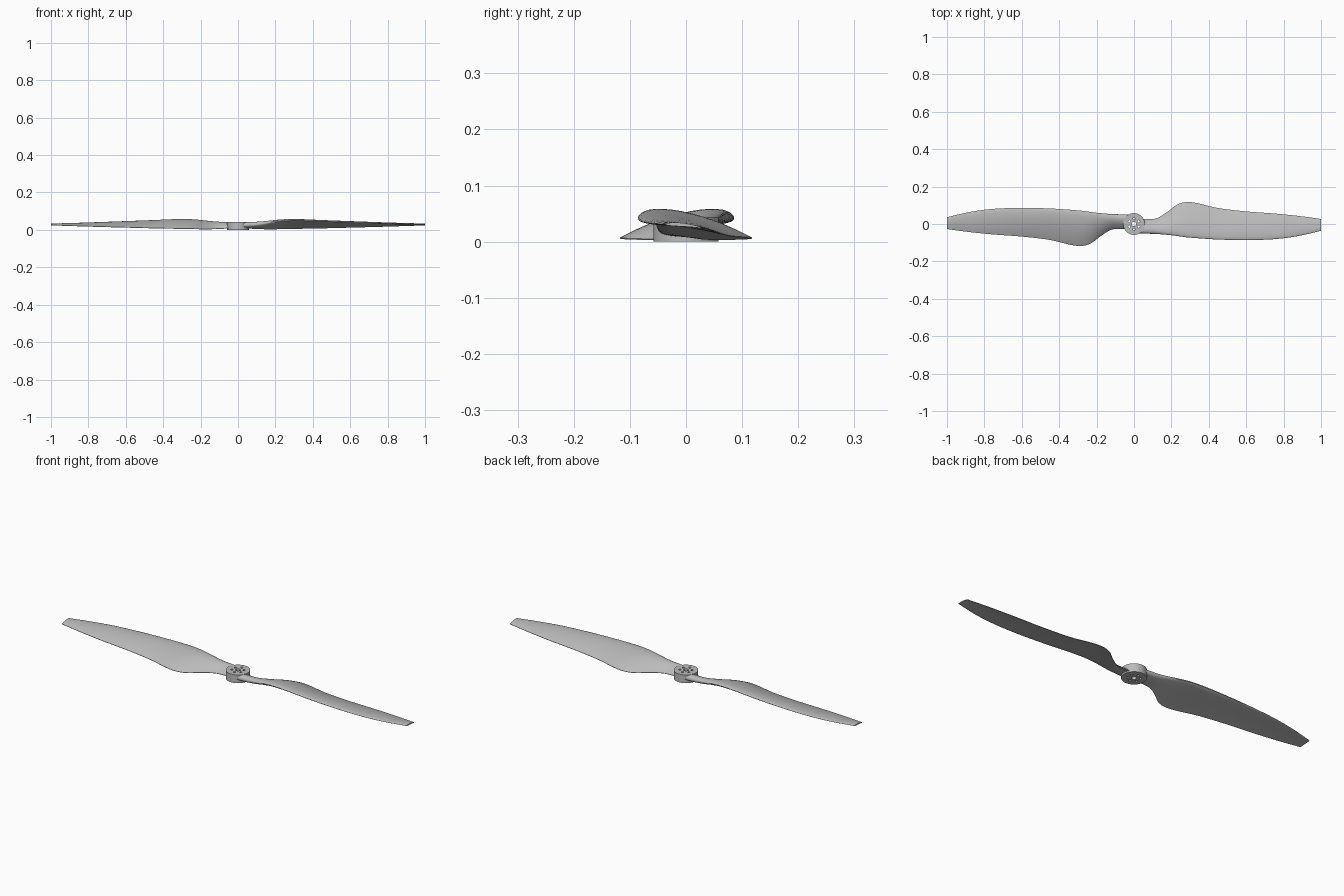
import bpy, bmesh, math

if "Cube" in bpy.data.objects:
    bpy.data.objects.remove(bpy.data.objects["Cube"])

grey = bpy.data.materials.new("propeller grey")
grey.diffuse_color = (0.5, 0.5, 0.5, 1)
grey.use_nodes = True
grey.node_tree.nodes["Principled BSDF"].inputs["Base Color"].default_value = grey.diffuse_color

# Blade stations: x, leading y, leading z, trailing y, trailing z, thickness, camber
STATIONS = [
    (0.00, -0.050, 0.027, 0.030, 0.012, 0.032, 0.004),
    (0.06, -0.051, 0.030, 0.026, 0.008, 0.031, 0.004),
    (0.12, -0.053, 0.035, 0.030, 0.005, 0.029, 0.004),
    (0.18, -0.058, 0.043, 0.066, 0.004, 0.026, 0.005),
    (0.23, -0.064, 0.049, 0.103, 0.005, 0.024, 0.006),
    (0.28, -0.071, 0.052, 0.117, 0.006, 0.022, 0.007),
    (0.34, -0.076, 0.052, 0.111, 0.007, 0.020, 0.007),
    (0.45, -0.083, 0.048, 0.085, 0.009, 0.017, 0.006),
    (0.60, -0.086, 0.042, 0.067, 0.013, 0.014, 0.006),
    (0.75, -0.081, 0.037, 0.056, 0.017, 0.011, 0.005),
    (0.88, -0.064, 0.033, 0.043, 0.021, 0.008, 0.004),
    (1.00, -0.036, 0.031, 0.027, 0.025, 0.006, 0.002),
]
SPANS, HALF = 5, 16


def catmull(p0, p1, p2, p3, t):
    return [0.5 * (2*b + (c - a)*t + (2*a - 5*b + 4*c - d)*t*t + (3*b - a - 3*c + d)*t**3)
            for a, b, c, d in zip(p0, p1, p2, p3)]


def stations():
    s = [STATIONS[0]] + STATIONS + [STATIONS[-1]]
    for i in range(1, len(s) - 2):
        for k in range(SPANS):
            yield catmull(s[i-1], s[i], s[i+1], s[i+2], k / SPANS)
    yield STATIONS[-1]


def airfoil(x, yl, zl, yt, zt, thick, camber):
    """Closed section from trailing edge over the top and back underneath."""
    length = math.hypot(yt - yl, zt - zl)
    dy, dz = (yt - yl) / length, (zt - zl) / length

    def point(u, side):
        h = 5 * thick * (0.2969*math.sqrt(u) - 0.126*u - 0.3516*u*u + 0.2843*u**3 - 0.1015*u**4)
        off = camber * 4 * u * (1 - u) + side * (h + 0.0008 * u)
        return (x, yl + dy*u*length - dz*off, max(0.001, zl + dz*u*length + dy*off))

    us = [(1 + math.cos(math.pi * i / HALF)) / 2 for i in range(HALF + 1)]
    return [point(u, 1) for u in us] + [point(u, -1) for u in reversed(us[:-1])]


def finish(name, bm):
    bmesh.ops.recalc_face_normals(bm, faces=bm.faces)
    mesh = bpy.data.meshes.new(name)
    bm.to_mesh(mesh)
    bm.free()
    ob = bpy.data.objects.new(name, mesh)
    bpy.context.collection.objects.link(ob)
    mesh.materials.append(grey)
    return ob


def cylinder(bm, r, z0, z1, x=0, y=0, n=48):
    res = bmesh.ops.create_cone(bm, cap_ends=True, segments=n, radius1=r, radius2=r, depth=z1 - z0)
    bmesh.ops.translate(bm, verts=res["verts"], vec=(x, y, (z0 + z1) / 2))


def blade(name, angle):
    bm = bmesh.new()
    rings = [[bm.verts.new(p) for p in airfoil(*s)] for s in stations()]
    for a, b in zip(rings, rings[1:]):
        for i in range(len(a)):
            j = (i + 1) % len(a)
            bm.faces.new((a[i], a[j], b[j], b[i]))
    bm.faces.new(rings[0])
    bm.faces.new(rings[-1])
    ob = finish(name, bm)
    ob.rotation_euler.z = angle
    return ob


# Two identical blades, half a turn apart
right_blade = blade("right_blade", 0)
left_blade = blade("left_blade", math.pi)

# Round hub
bm = bmesh.new()
cylinder(bm, 0.058, 0, 0.043)
hub = finish("hub", bm)

# Shaft hole and ring of bolt holes
bm = bmesh.new()
cylinder(bm, 0.012, -0.05, 0.1, n=32)
for k in range(6):
    a = math.radians(30 + 60 * k)
    cylinder(bm, 0.006, -0.05, 0.1, 0.029*math.cos(a), 0.029*math.sin(a), n=16)
cutter = finish("hole_cutter", bm)
cutter.hide_render = True
cutter.hide_set(True)

for ob in (hub, right_blade, left_blade):
    mod = ob.modifiers.new("holes", 'BOOLEAN')
    mod.operation = 'DIFFERENCE'
    mod.solver = 'EXACT'
    mod.object = cutter
    bpy.ops.object.select_all(action='DESELECT')
    ob.select_set(True)
    bpy.context.view_layer.objects.active = ob
    bpy.ops.object.modifier_apply(modifier="holes")
    bpy.ops.object.shade_smooth_by_angle(angle=math.radians(35))
